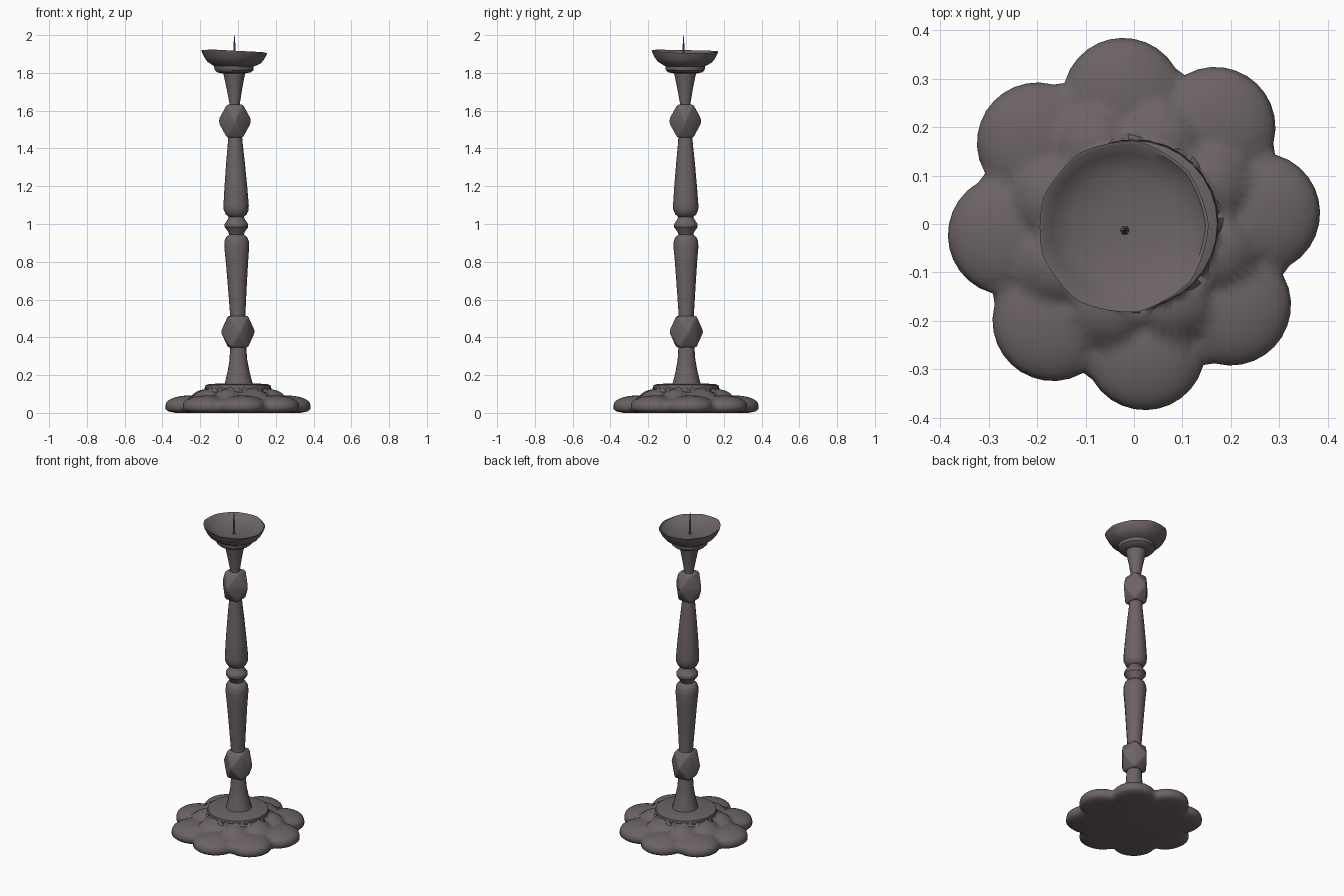
import bpy, bmesh, random
from math import sin, cos, pi, sqrt, radians, atan2
from mathutils import Matrix

random.seed(4)
if "Cube" in bpy.data.objects:
    bpy.data.objects.remove(bpy.data.objects["Cube"])

iron = bpy.data.materials.new("dark brown iron")
iron.use_nodes = True
iron.diffuse_color = (0.15, 0.125, 0.125, 1)
iron.node_tree.nodes["Principled BSDF"].inputs["Base Color"].default_value = iron.diffuse_color


def lean(z):
    """Centre of the slightly leaning shaft at height z."""
    return 0.006 - 0.0145 * z, 0.004 - 0.005 * z


def finish(name, bm, angle=40):
    bmesh.ops.recalc_face_normals(bm, faces=bm.faces)
    mesh = bpy.data.meshes.new(name)
    bm.to_mesh(mesh)
    bm.free()
    obj = bpy.data.objects.new(name, mesh)
    bpy.context.collection.objects.link(obj)
    mesh.materials.append(iron)
    bpy.ops.object.select_all(action="DESELECT")
    obj.select_set(True)
    bpy.context.view_layer.objects.active = obj
    bpy.ops.object.shade_smooth_by_angle(angle=radians(angle))
    return obj


def skin(name, rings, sides, point, angle=40):
    """Bridge stacked closed rings and cap both ends."""
    bm = bmesh.new()
    loops = [[bm.verts.new(point(ring, 2 * pi * i / sides)) for i in range(sides)]
             for ring in rings]
    for a, b in zip(loops, loops[1:]):
        for i in range(sides):
            j = (i + 1) % sides
            bm.faces.new((a[i], a[j], b[j], b[i]))
    bm.faces.new(loops[0])
    bm.faces.new(loops[-1])
    return finish(name, bm, angle)


def turned(ring, a):
    r, z = ring
    cx, cy = lean(z)
    return cx + r * cos(a), cy + r * sin(a), z


# Base: two tiers of overlapping petals under a round step
PETALS, REACH, LOBE = 8, 0.26, 0.125
TURN = radians(5)


def off_axis(a, shift=0.0):
    step = 2 * pi / PETALS
    return (a - TURN - shift + step / 2) % step - step / 2


def outline(a):
    p = off_axis(a)
    return REACH * cos(p) + sqrt(LOBE ** 2 - (REACH * sin(p)) ** 2)


def dome(r, p, centre, size, low, rise):
    d2 = r * r + centre * centre - 2 * r * centre * cos(p)
    return low + rise * sqrt(max(0, 1 - d2 / size ** 2))


def base_point(ring, a):
    t, z = ring
    r = t * outline(a)
    if z is None:
        outer = dome(r, off_axis(a), REACH, LOBE, 0.04, 0.052)
        inner = dome(r, off_axis(a, pi / PETALS), 0.175, 0.1, 0.04, 0.085)
        slope = 0.16 - 0.4 * max(0, r - 0.12)
        step = 0.145 if r < 0.172 else 0
        z = max(outer, inner, min(slope, 0.11) if r < 0.2 else 0, step)
    return r * cos(a), r * sin(a), z


base_rings = [(0.86, 0.0), (0.96, 0.008), (1.0, 0.02), (1.0, 0.038)]
base_rings += [(1 - 0.012 * k, None) for k in range(1, 5)]
base_rings += [(0.93 - 0.03 * k, None) for k in range(24)]
skin("petal_base", base_rings, 96, base_point, 60)

# Round step at the foot of the shaft
skin("base_step", [(0.165, 0.11), (0.175, 0.13), (0.172, 0.147), (0.15, 0.153), (0.08, 0.156)],
     32, lambda ring, a: (ring[0] * cos(a), ring[0] * sin(a), ring[1]))

# Turned shaft sections
skin("foot_neck", [(0.078, 0.14), (0.07, 0.17), (0.058, 0.22), (0.047, 0.28), (0.041, 0.37)],
     16, turned)
skin("lower_baluster", [(0.04, 0.48), (0.041, 0.53), (0.05, 0.67), (0.059, 0.8), (0.066, 0.88),
                        (0.064, 0.91), (0.056, 0.93), (0.037, 0.945)], 16, turned)
skin("middle_bead", [(0.037, 0.94), (0.045, 0.96), (0.062, 0.983), (0.062, 1.0),
                     (0.045, 1.025), (0.036, 1.045)], 16, turned, 30)
skin("upper_baluster", [(0.036, 1.035), (0.055, 1.05), (0.066, 1.075), (0.067, 1.1), (0.06, 1.2),
                        (0.049, 1.33), (0.039, 1.43), (0.036, 1.48)], 16, turned)
skin("cup_neck", [(0.027, 1.6), (0.028, 1.64), (0.04, 1.71), (0.052, 1.77), (0.06, 1.805)],
     16, turned)


# Faceted knops: square waist, with square ends turned by an eighth
def knop(name, z, waist, end, half, turn):
    bm = bmesh.new()
    for level, r, twist in ((-half, end, pi / 4), (0, waist, 0), (half, end, pi / 4)):
        for k in range(4):
            a = twist + k * pi / 2
            bm.verts.new((r * cos(a), r * sin(a), level))
    bmesh.ops.convex_hull(bm, input=bm.verts)
    bmesh.ops.dissolve_limit(bm, angle_limit=0.05, verts=bm.verts, edges=bm.edges)
    bmesh.ops.bevel(bm, geom=bm.edges[:], offset=0.008, segments=2, profile=0.5,
                    affect="EDGES", clamp_overlap=True)
    bmesh.ops.rotate(bm, verts=bm.verts, matrix=Matrix.Rotation(turn, 3, "Z"))
    bmesh.ops.translate(bm, verts=bm.verts, vec=(*lean(z), z))
    finish(name, bm, 35)


knop("lower_knop", 0.43, 0.093, 0.068, 0.083, radians(8))
knop("upper_knop", 1.545, 0.09, 0.06, 0.087, 0)

# Hammered drip cup with an uneven rim
bumps = [random.uniform(-1, 1) for k in range(9)]


def cup_point(ring, a):
    r, z = ring
    edge = max(0, (r - 0.09) / 0.085)
    u = a / (2 * pi) * len(bumps)
    k = int(u)
    f = (1 - cos(pi * (u - k))) / 2
    n = bumps[k % 9] * (1 - f) + bumps[(k + 1) % 9] * f
    r *= 1 + edge * (0.018 * n - 0.02 * abs(sin(a * 4.5)))
    z += edge * (0.004 * n - 0.008 * cos(a))
    return -0.022 + r * cos(a), -0.004 + r * sin(a), z


skin("drip_cup", [(0.05, 1.795), (0.09, 1.803), (0.103, 1.815), (0.105, 1.835), (0.12, 1.843),
                  (0.145, 1.858), (0.16, 1.878), (0.176, 1.908), (0.178, 1.915), (0.171, 1.914),
                  (0.15, 1.893), (0.11, 1.876), (0.06, 1.868), (0.02, 1.866)], 54, cup_point)

# Candle spike
skin("candle_spike", [(0.012, 1.86), (0.006, 1.875), (0.005, 1.95), (0.001, 2.0)], 6,
     lambda ring, a: (-0.019 + ring[0] * cos(a), -0.013 + ring[0] * sin(a), ring[1]))
